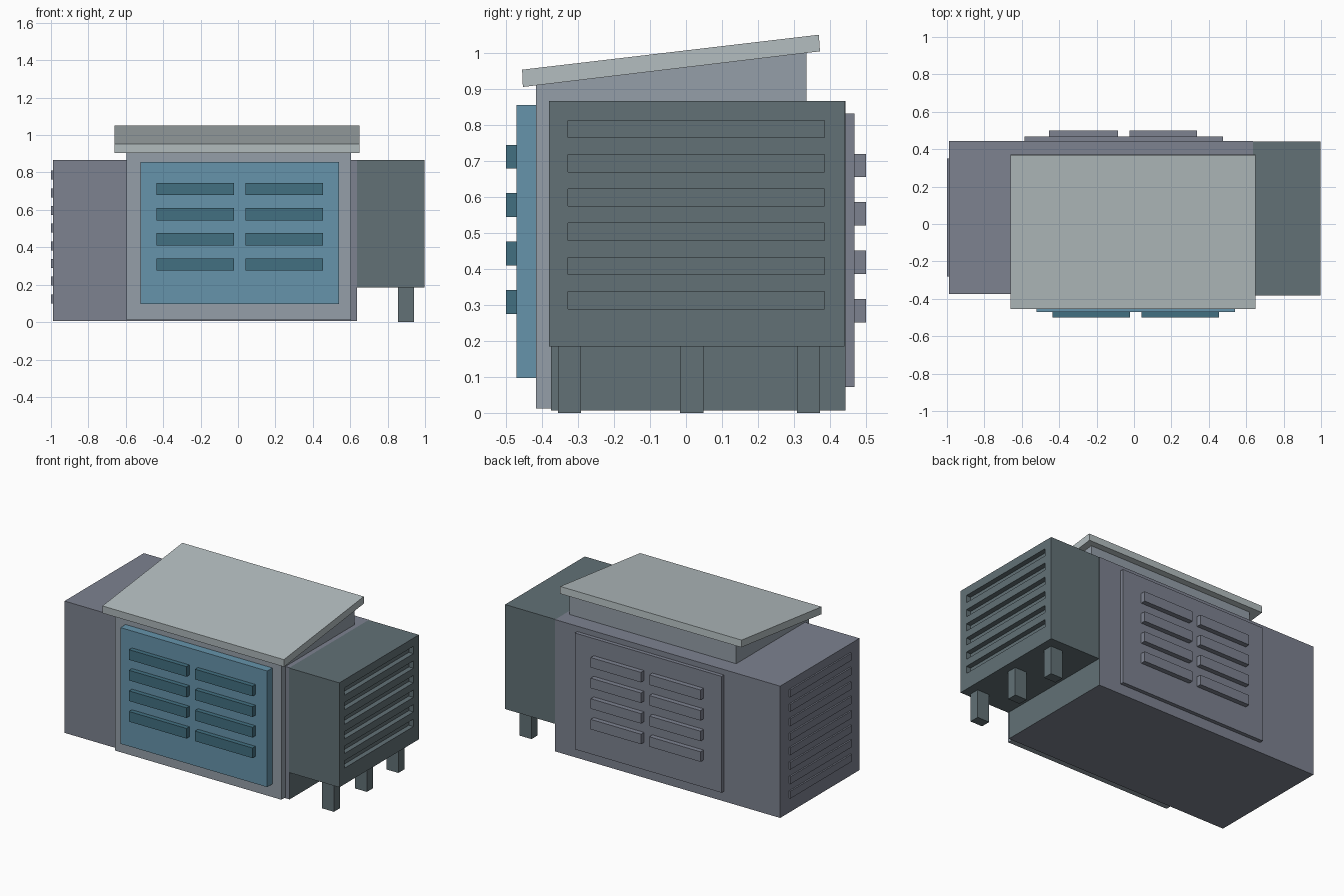
import bpy, bmesh

if "Cube" in bpy.data.objects:
    bpy.data.objects.remove(bpy.data.objects["Cube"])


def mat(name, hexcol):
    m = bpy.data.materials.new(name)
    srgb = [int(hexcol[i:i + 2], 16) / 255 for i in (0, 2, 4)]
    m.diffuse_color = [((c + 0.055) / 1.055) ** 2.4 for c in srgb] + [1]
    m.use_nodes = True
    m.node_tree.nodes["Principled BSDF"].inputs["Base Color"].default_value = m.diffuse_color
    return m


SLATE = mat("slate", "7D8290")
GREEN = mat("grey_green", "627176")
STEEL = mat("steel", "959FA9")
PALE = mat("pale", "B4BEC0")
BLUE = mat("blue", "6694AB")
TEAL = mat("teal", "427081")


def prism(name, x, profile, material):
    """Extrude a closed (y, z) profile between two x values."""
    bm = bmesh.new()
    rings = [[bm.verts.new((px, y, z)) for y, z in profile] for px in x]
    bm.faces.new(rings[0])
    bm.faces.new(rings[1][::-1])
    n = len(profile)
    for i in range(n):
        j = (i + 1) % n
        bm.faces.new((rings[0][i], rings[0][j], rings[1][j], rings[1][i]))
    bmesh.ops.recalc_face_normals(bm, faces=bm.faces)
    me = bpy.data.meshes.new(name)
    bm.to_mesh(me)
    bm.free()
    ob = bpy.data.objects.new(name, me)
    bpy.context.collection.objects.link(ob)
    me.materials.append(material)
    return ob


def box(name, x, y, z, material):
    return prism(name, x, [(y[0], z[0]), (y[1], z[0]), (y[1], z[1]), (y[0], z[1])], material)


# Main housing, with its right end in the side unit's colour
body = box("main_housing", (-0.99, 0.635), (-0.375, 0.443), (0.006, 0.866), SLATE)
body.data.materials.append(GREEN)
for p in body.data.polygons:
    if p.normal.x > 0.9:
        p.material_index = 1

# Central block with sloping top, and the tilted roof slab
prism("central_block", (-0.597, 0.605),
      [(-0.417, 0.012), (0.335, 0.012), (0.335, 1.0), (-0.417, 0.912)], STEEL)
prism("roof", (-0.66, 0.65),
      [(-0.453, 0.905), (0.372, 1.004), (0.369, 1.05), (-0.455, 0.953)], PALE)

# Front and back panels with two columns of raised vent bars
box("front_panel", (-0.52, 0.54), (-0.47, -0.41), (0.097, 0.855), BLUE)
box("back_panel", (-0.585, 0.475), (0.43, 0.468), (0.072, 0.831), SLATE)
for i in range(4):
    for x in ((-0.437, -0.022), (0.04, 0.455)):
        z = 0.275 + i * 0.1345
        box("front_vent_bar", x, (-0.5, -0.46), (z, z + 0.066), TEAL)
    for x in ((-0.455, -0.085), (-0.025, 0.338)):
        z = 0.251 + i * 0.1345
        box("back_vent_bar", x, (0.46, 0.5), (z, z + 0.065), SLATE)

# Left end slats
for i in range(8):
    z = 0.1 + i * 0.0945
    box("left_slat", (-1.0, -0.98), (-0.28, 0.35), (z, z + 0.048), SLATE)

# Raised side unit with recessed slots cut into its outer face
unit = box("side_unit", (0.635, 0.998), (-0.381, 0.44), (0.184, 0.866), GREEN)
for i in range(6):
    z = 0.289 + i * 0.0951
    cutter = box("slot_cutter", (0.965, 1.05), (-0.328, 0.384), (z, z + 0.048), GREEN)
    cutter.hide_render = True
    cutter.hide_set(True)
    cut = unit.modifiers.new("slot", 'BOOLEAN')
    cut.operation = 'DIFFERENCE'
    cut.solver = 'EXACT'
    cut.object = cutter

# Legs under the side unit
for y in (-0.324, 0.016, 0.34):
    box("side_unit_leg", (0.855, 0.942), (y - 0.032, y + 0.032), (0.0, 0.19), GREEN)
